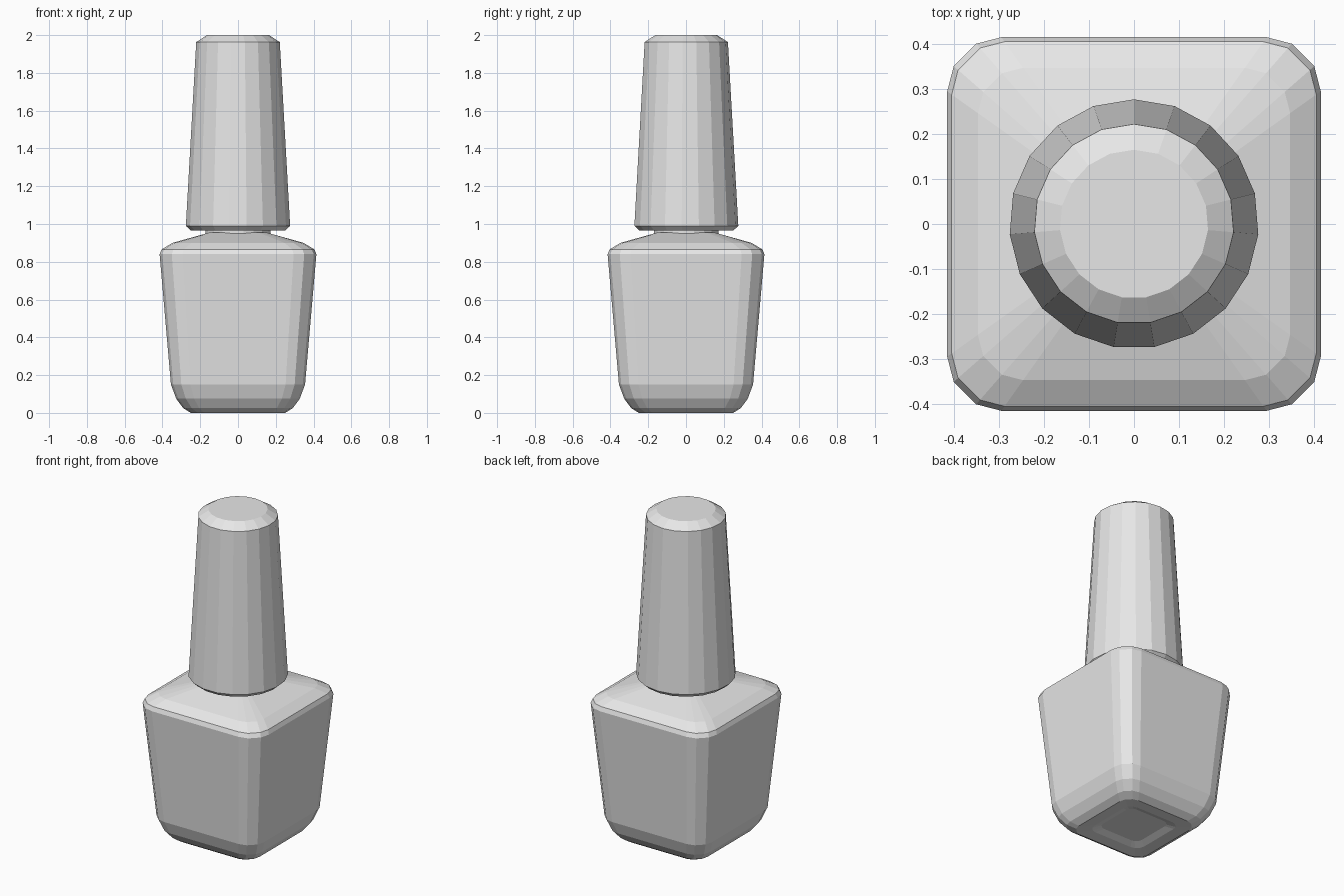
import bpy, bmesh
from math import sin, cos, pi, atan2

cube = bpy.data.objects.get("Cube")
if cube:
    bpy.data.objects.remove(cube, do_unlink=True)

grey = bpy.data.materials.new("plain grey")
grey.use_nodes = True
colour = (0.8, 0.8, 0.8, 1)
grey.diffuse_color = colour
grey.node_tree.nodes["Principled BSDF"].inputs["Base Color"].default_value = colour


def square_ring(h):
    """Square outline with rounded corners, four points per corner."""
    corner = [(h, 0.71 * h), (0.965 * h, 0.845 * h),
              (0.845 * h, 0.965 * h), (0.71 * h, h)]
    pts = []
    for k in range(4):
        c, s = round(cos(k * pi / 2)), round(sin(k * pi / 2))
        pts += [(x * c - y * s, x * s + y * c) for x, y in corner]
    return pts


def round_ring(r, sides):
    """Regular polygon with one point towards +y."""
    return [(r * cos(pi / 2 + 2 * pi * i / sides),
             r * sin(pi / 2 + 2 * pi * i / sides)) for i in range(sides)]


def collar_ring(r):
    """Circle matching the point order of the square outline."""
    angles = [atan2(y, x) for x, y in square_ring(1)]
    return [(r * cos(a), r * sin(a)) for a in angles]


def loft(name, rings):
    """Skin a stack of (outline, z) rings and close both ends."""
    bm = bmesh.new()
    loops = [[bm.verts.new((x, y, z)) for x, y in pts] for pts, z in rings]
    for low, high in zip(loops, loops[1:]):
        n = len(low)
        for i in range(n):
            j = (i + 1) % n
            bm.faces.new((low[i], low[j], high[j], high[i]))
    bm.faces.new(loops[0][::-1])
    bm.faces.new(loops[-1])
    bmesh.ops.recalc_face_normals(bm, faces=bm.faces)
    mesh = bpy.data.meshes.new(name)
    bm.to_mesh(mesh)
    bm.free()
    mesh.materials.append(grey)
    obj = bpy.data.objects.new(name, mesh)
    bpy.context.collection.objects.link(obj)
    return obj


# Bottle: recessed base, rounded foot, flaring sides, sloping shoulder
body = [(0.14, 0.02), (0.18, 0.005), (0.25, 0.0), (0.29, 0.025), (0.327, 0.075),
        (0.355, 0.15), (0.415, 0.84), (0.405, 0.865), (0.347, 0.9)]
loft("bottle", [(square_ring(h), z) for h, z in body]
     + [(collar_ring(0.185), 0.955)])

# Neck between bottle and cap
loft("neck", [(round_ring(0.172, 19), z) for z in (0.92, 1.0)])

# Tapered cap with chamfered ends
cap = [(0.25, 0.965), (0.277, 0.99), (0.222, 1.963), (0.165, 2.0)]
loft("cap", [(round_ring(r, 19), z) for r, z in cap])
